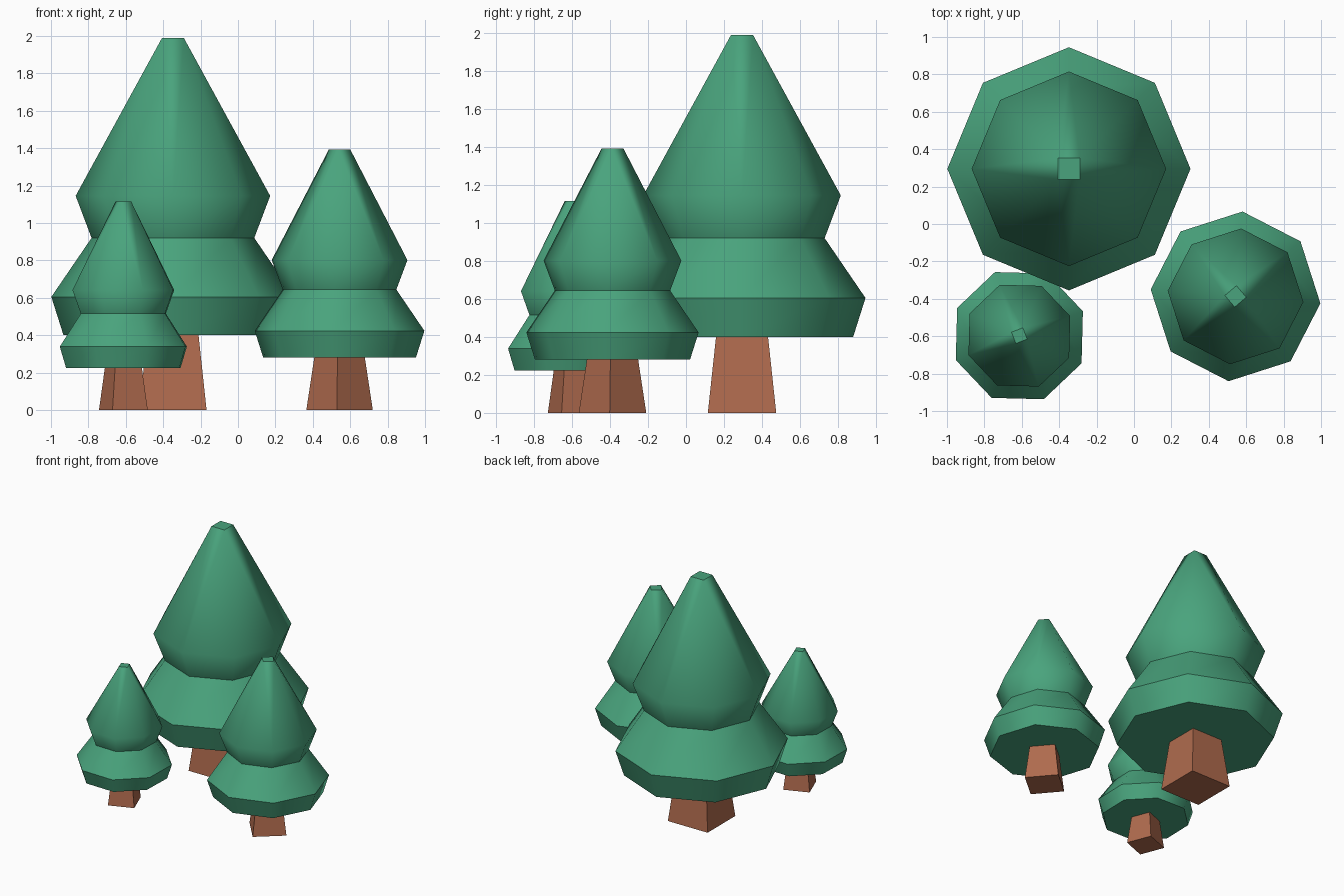
import bpy
import bmesh
from math import sin, cos, radians, sqrt

cube = bpy.data.objects.get("Cube")
if cube:
    bpy.data.objects.remove(cube, do_unlink=True)


def make_material(name, rgb):
    mat = bpy.data.materials.new(name)
    mat.use_nodes = True
    colour = (*rgb, 1.0)
    mat.diffuse_color = colour
    mat.node_tree.nodes["Principled BSDF"].inputs["Base Color"].default_value = colour
    return mat


LEAF = make_material("leaf green", (0.067, 0.37, 0.205))
BARK = make_material("bark brown", (0.43, 0.146, 0.075))

# Foliage outline, bottom to top: (radius, height) of each eight-sided ring
FOLIAGE = [(0.585, 0.40), (0.65, 0.605), (0.435, 0.92), (0.52, 1.145)]
TIP_HALF, TIP_HEIGHT = 0.058, 1.99
TRUNK = [(0.18, 0.0), (0.137, 0.40)]    # (half width, height)


def ring(bm, sides, radius, z, start=0.0):
    angles = [radians(start + 360 * i / sides) for i in range(sides)]
    return [bm.verts.new((radius * cos(a), radius * sin(a), z)) for a in angles]


def bridge(bm, low, high):
    n = len(low)
    for i in range(n):
        j = (i + 1) % n
        bm.faces.new((low[i], low[j], high[j], high[i]))


def finish(bm, name, mat, location, turn, scale):
    bmesh.ops.recalc_face_normals(bm, faces=bm.faces)
    mesh = bpy.data.meshes.new(name)
    bm.to_mesh(mesh)
    bm.free()
    mesh.materials.append(mat)
    obj = bpy.data.objects.new(name, mesh)
    bpy.context.collection.objects.link(obj)
    obj.location = (*location, 0)
    obj.rotation_euler.z = radians(turn)
    obj.scale = (scale,) * 3
    return obj


def add_foliage(name, *placement):
    bm = bmesh.new()
    rings = [ring(bm, 8, r, z) for r, z in FOLIAGE]
    for low, high in zip(rings, rings[1:]):
        bridge(bm, low, high)
    bm.faces.new(rings[0])
    # Eight-sided skirt narrows to a small square tip
    tip = ring(bm, 4, TIP_HALF * sqrt(2), TIP_HEIGHT, 45)
    bm.faces.new(tip)
    top = rings[-1]
    for i in range(4):
        side, corner, after = top[2 * i], top[2 * i + 1], top[(2 * i + 2) % 8]
        bm.faces.new((side, tip[i], tip[i - 1]))
        bm.faces.new((side, corner, tip[i]))
        bm.faces.new((corner, after, tip[i]))
    obj = finish(bm, name, LEAF, *placement)
    # Smooth around the tree, crisp between tiers
    bpy.ops.object.select_all(action='DESELECT')
    obj.select_set(True)
    bpy.context.view_layer.objects.active = obj
    bpy.ops.object.shade_smooth_by_angle(angle=radians(46))


def add_trunk(name, *placement):
    bm = bmesh.new()
    low, high = [ring(bm, 4, half * sqrt(2), z, 45) for half, z in TRUNK]
    bridge(bm, low, high)
    bm.faces.new(low)
    bm.faces.new(high)
    finish(bm, name, BARK, *placement)


# Three copies of the same tree: name, position, turn, scale
TREES = [
    ("large", (-0.348, 0.295), 0, 1.0),
    ("medium", (0.543, -0.387), 40.3, 0.7),
    ("small", (-0.613, -0.597), 21, 0.56),
]
for size, *placement in TREES:
    add_foliage(size + "_tree_foliage", *placement)
    add_trunk(size + "_tree_trunk", *placement)
